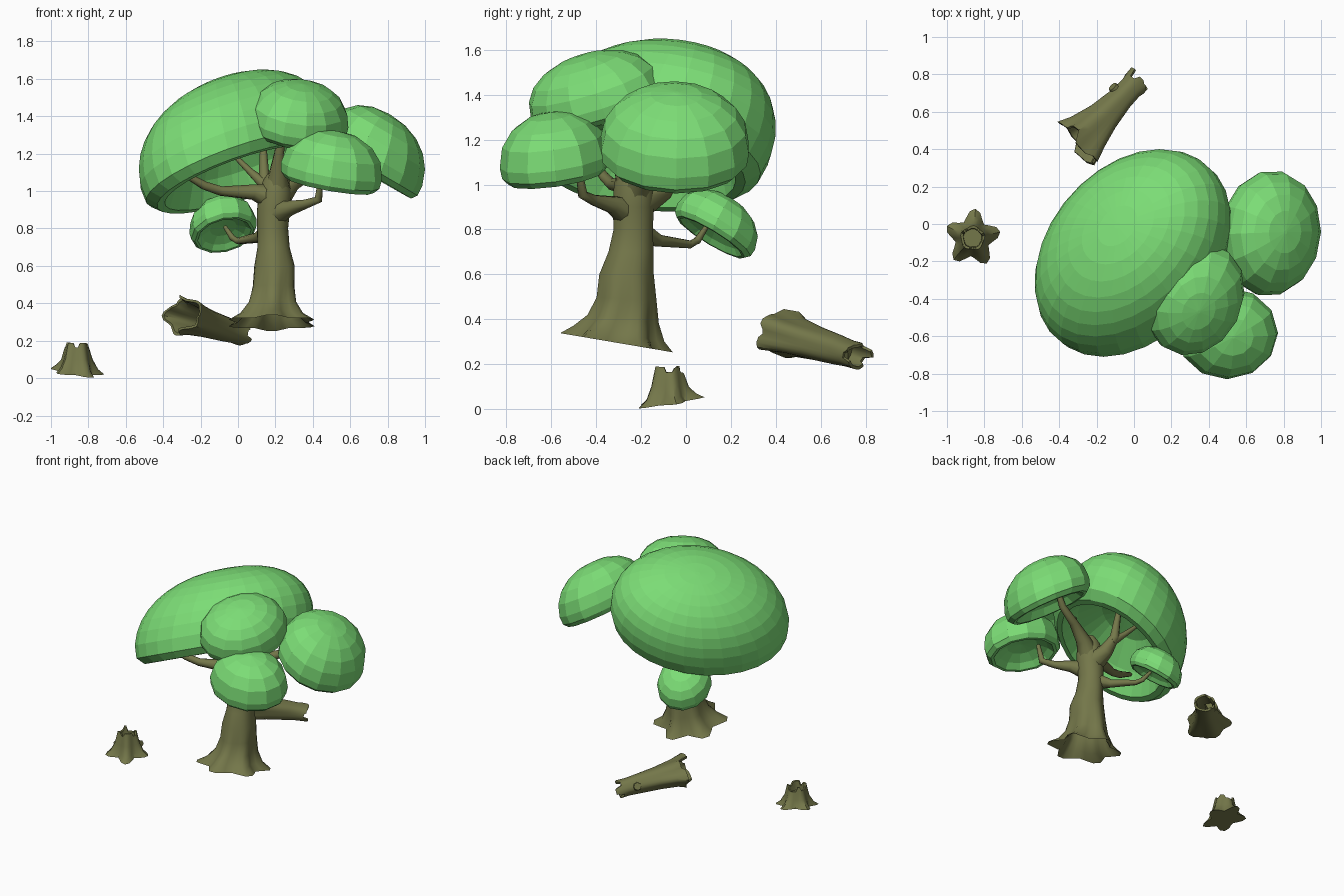
import bpy, random
from math import sin, cos, pi, radians
from mathutils import Vector, Matrix

if "Cube" in bpy.data.objects:
    bpy.data.objects.remove(bpy.data.objects["Cube"])

random.seed(4)


def material(name, rgb):
    m = bpy.data.materials.new(name)
    m.diffuse_color = (*rgb, 1)
    m.use_nodes = True
    m.node_tree.nodes["Principled BSDF"].inputs["Base Color"].default_value = m.diffuse_color
    return m


LEAF = material("leaf_green", (0.20, 0.72, 0.18))
BARK = material("bark_brown", (0.175, 0.185, 0.068))


def skin(name, rings, mat, start=True, end=True, loop=False, smooth=None):
    """Join equal rings of points with quads; optionally cap or loop them."""
    n = len(rings[0])
    verts = [tuple(v) for r in rings for v in r]
    count = len(rings)
    faces = []
    for i in range(count if loop else count - 1):
        a, b = i * n, ((i + 1) % count) * n
        faces += [(a + j, a + (j + 1) % n, b + (j + 1) % n, b + j) for j in range(n)]
    if not loop:
        if start:
            faces.append(tuple(reversed(range(n))))
        if end:
            faces.append(tuple(range((count - 1) * n, count * n)))
    me = bpy.data.meshes.new(name)
    me.from_pydata(verts, [], faces)
    me.materials.append(mat)
    ob = bpy.data.objects.new(name, me)
    bpy.context.collection.objects.link(ob)
    if smooth:
        bpy.ops.object.select_all(action='DESELECT')
        ob.select_set(True)
        bpy.context.view_layer.objects.active = ob
        bpy.ops.object.shade_smooth_by_angle(angle=radians(smooth))
    return ob


def ring(c, rx, ry, lobe=0, n=5, phase=0, tilt=(0, 0), jag=None, seg=30):
    """Horizontal ring with root lobes, a tilted plane and ragged heights."""
    out = []
    for j in range(seg):
        a = 2 * pi * j / seg
        k = 1 + lobe * cos(n * (a - phase))
        x, y = rx * k * cos(a), ry * k * sin(a)
        z = tilt[0] * x + tilt[1] * y + (jag[j] if jag else 0)
        out.append(Vector((c[0] + x, c[1] + y, c[2] + z)))
    return out


def branch(name, pts, radii, seg=8):
    """Tapered limb along a path."""
    pts = [Vector(p) for p in pts]
    rings = []
    for i, p in enumerate(pts):
        t = (pts[min(i + 1, len(pts) - 1)] - pts[max(i - 1, 0)]).normalized()
        u = t.cross(Vector((0.3, 0.8, 0.1))).normalized()
        v = t.cross(u)
        rings.append([p + radii[i] * (u * cos(2 * pi * j / seg) + v * sin(2 * pi * j / seg))
                      for j in range(seg)])
    skin(name, rings, BARK, smooth=60)


def leaf_cap(name, lo, hi, normal, h, hollow, seg, rows, stretch=1.0, lean=(0, 0)):
    """Tilted plump dome with a hollow underside, fitted to a box."""
    prof = [(sin(a) ** 0.9, h * cos(a) ** 0.9) for a in
            [0.02] + [radians(88) * i / rows for i in range(1, rows + 1)]]
    prof += [(0.975, -0.13), (0.88, -0.22), (0.80, -0.22), (0.66, -0.20 + hollow * 0.4),
             (0.4, -0.20 + hollow * 0.85), (0.02, -0.20 + hollow)]
    rot = Vector((0, 0, 1)).rotation_difference(Vector(normal)).to_matrix()
    diag = Matrix.Scale(stretch, 3, Vector((1, 1, 0)).normalized())
    shear = Matrix(((1, 0, lean[0]), (0, 1, lean[1]), (0, 0, 1)))
    rings = [[shear @ diag @ rot @ Vector((r * cos(2 * pi * j / seg), r * sin(2 * pi * j / seg), z))
              for j in range(seg)] for r, z in reversed(prof)]
    flat = [v for r in rings for v in r]
    for k in range(3):
        a, b = min(v[k] for v in flat), max(v[k] for v in flat)
        for v in flat:
            v[k] = lo[k] + (v[k] - a) / (b - a) * (hi[k] - lo[k])
    skin(name, rings, LEAF)


def ragged(seg, amount):
    """Splintered edge: steps held over a few neighbouring points."""
    out = []
    while len(out) < seg:
        out += [random.uniform(-amount, amount)] * random.choice((2, 3, 4))
    return out[:seg]


# Foliage domes
leaf_cap("canopy_large", (-0.53, -0.71, 0.88), (0.52, 0.40, 1.65), (-0.38, 0.23, 1), 0.82, 0.55, 28, 9, 1.28, (0.14, 0.22))
leaf_cap("canopy_front_top", (0.06, -0.70, 1.22), (0.59, -0.10, 1.60), (0.15, -0.35, 1), 0.75, 0.3, 14, 5, 1.15)
leaf_cap("canopy_right", (0.46, -0.38, 0.96), (1.00, 0.28, 1.46), (0.45, 0.02, 1), 0.75, 0.3, 14, 5, 1.05)
leaf_cap("canopy_front_right", (0.23, -0.83, 0.98), (0.77, -0.34, 1.33), (0.16, -0.12, 1), 0.75, 0.25, 12, 4)
leaf_cap("canopy_back_low", (-0.26, -0.05, 0.67), (0.10, 0.32, 0.98), (-0.2, 0.55, 1), 0.7, 0.22, 12, 4)

# Trunk with flared, sloping foot: centre x, y, z, radius x, y, lobe, slope
rows = [(0.18, -0.31, 0.295, 0.22, 0.222, 0.17, -0.17),
        (0.18, -0.30, 0.335, 0.165, 0.185, 0.13, -0.17),
        (0.185, -0.28, 0.40, 0.13, 0.15, 0.08, -0.12),
        (0.19, -0.265, 0.49, 0.115, 0.13, 0.04, -0.05),
        (0.195, -0.265, 0.60, 0.11, 0.12, 0.02, 0),
        (0.19, -0.245, 0.70, 0.087, 0.10, 0.01, 0),
        (0.185, -0.235, 0.80, 0.083, 0.088, 0, 0),
        (0.19, -0.235, 0.90, 0.088, 0.092, 0, 0),
        (0.20, -0.23, 0.99, 0.088, 0.092, 0, 0),
        (0.205, -0.23, 1.06, 0.07, 0.08, 0, 0),
        (0.21, -0.23, 1.11, 0.04, 0.05, 0, 0)]
skin("trunk", [ring(r[:3], r[3], r[4], r[5], 6, pi / 2, (0, r[6])) for r in rows], BARK, start=False, smooth=50)

# Limbs reaching each dome
branch("branch_left", [(0.18, -0.24, 0.97), (0.08, -0.27, 0.995), (-0.09, -0.33, 1.00), (-0.18, -0.36, 1.03), (-0.32, -0.42, 1.11)],
       [0.075, 0.042, 0.026, 0.024, 0.014])
branch("branch_top", [(0.21, -0.24, 1.00), (0.215, -0.28, 1.10), (0.22, -0.33, 1.20), (0.24, -0.37, 1.36)],
       [0.075, 0.05, 0.028, 0.018])
branch("branch_right", [(0.22, -0.22, 0.98), (0.29, -0.19, 1.05), (0.42, -0.14, 1.12), (0.55, -0.10, 1.18), (0.63, -0.07, 1.30)],
       [0.075, 0.05, 0.03, 0.024, 0.014])
branch("branch_front_right", [(0.20, -0.26, 0.88), (0.28, -0.33, 0.91), (0.36, -0.41, 0.93), (0.43, -0.46, 0.955), (0.445, -0.48, 1.08)],
       [0.07, 0.04, 0.025, 0.023, 0.014])
branch("branch_back", [(0.18, -0.20, 0.93), (0.16, -0.10, 0.98), (0.14, -0.04, 1.06), (0.135, 0.0, 1.25)],
       [0.08, 0.05, 0.032, 0.018])
branch("branch_back_fork", [(0.15, -0.06, 1.03), (0.07, -0.02, 1.10), (-0.03, 0.02, 1.20)], [0.035, 0.02, 0.012])
branch("branch_back_low", [(0.16, -0.20, 0.78), (0.10, -0.12, 0.75), (0.0, 0.02, 0.733), (-0.03, 0.05, 0.75), (-0.07, 0.09, 0.81)],
       [0.055, 0.028, 0.018, 0.017, 0.011])

# Hollow broken stump
c = (-0.863, -0.075)
slope = (-0.10, 0.15)
top = ragged(30, 0.02)
star = dict(n=5, phase=radians(85))
stump = [ring((*c, 0.03), 0.122, 0.127, 0.24, tilt=slope, **star),
         ring((*c, 0.055), 0.10, 0.10, 0.18, tilt=slope, **star),
         ring((*c, 0.10), 0.08, 0.08, 0.10, **star),
         ring((*c, 0.175), 0.063, 0.063, 0.06, jag=top, **star),
         ring((*c, 0.172), 0.050, 0.050, 0.05, jag=top, **star),
         ring((*c, 0.12), 0.048, 0.048, 0.04, **star)]
skin("stump", stump, BARK, smooth=35)

# Hollow fallen log, wide root end towards the front left
a, b = Vector((-0.31, 0.415, 0.34)), Vector((0.03, 0.775, 0.232))
m = Matrix.Translation(a) @ (b - a).to_track_quat('Z', 'Y').to_matrix().to_4x4()
length = (b - a).length
jag0, jag1 = ragged(30, 0.035), ragged(30, 0.035)
prof = [(0.02, 0.145, 0.10, 0.12, jag0), (0.10, 0.118, 0.085, 0.08, None), (0.22, 0.088, 0.075, 0.04, None),
        (0.36, 0.067, 0.067, 0.03, None), (length - 0.07, 0.064, 0.06, 0.02, None),
        (length - 0.01, 0.072, 0.06, 0.04, jag1), (length - 0.01, 0.058, 0.046, 0.03, jag1),
        (length - 0.07, 0.05, 0.046, 0, None), (0.22, 0.070, 0.057, 0.03, None),
        (0.10, 0.10, 0.067, 0.08, None), (0.02, 0.13, 0.085, 0.12, jag0)]
log = [[m @ v for v in ring((0, 0, t), rx, ry, lobe, jag=j)] for t, rx, ry, lobe, j in prof]
skin("fallen_log", log, BARK, loop=True, smooth=40)

# Broken knot on the log
branch("log_knot", [(-0.07, 0.69, 0.25), (-0.10, 0.72, 0.27), (-0.115, 0.735, 0.28)], [0.045, 0.03, 0.026])
